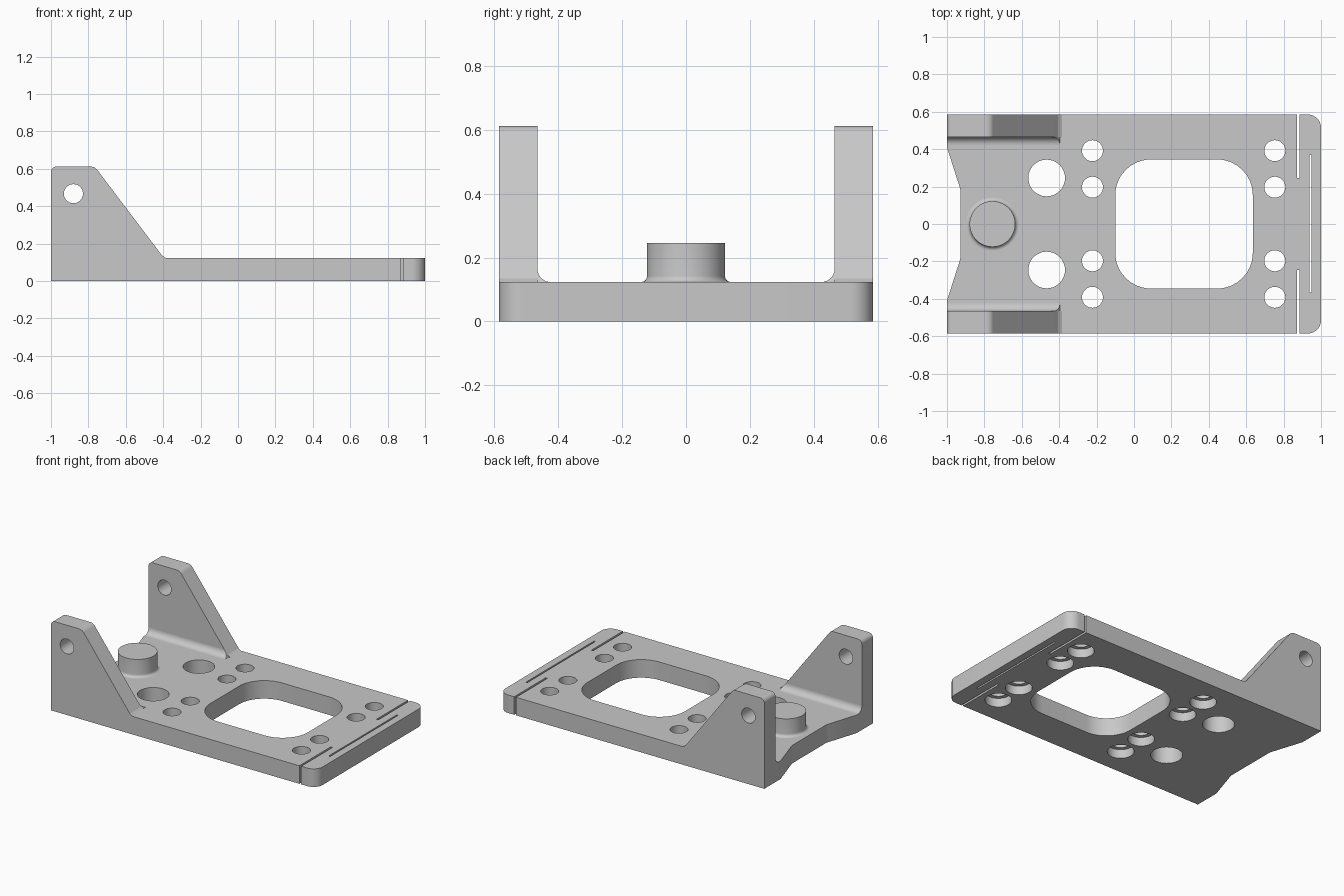
import bpy, bmesh, math
from mathutils import Vector

if "Cube" in bpy.data.objects:
    bpy.data.objects.remove(bpy.data.objects["Cube"])

TOP = 0.123          # plate thickness
HALF = 0.585         # half width of the plate
EAR_IN = 0.465       # inner face of the ears
FILLET = 0.042

metal = bpy.data.materials.new("machined grey")
metal.use_nodes = True
GREY = (0.58, 0.58, 0.58, 1)
metal.diffuse_color = GREY
metal.node_tree.nodes["Principled BSDF"].inputs["Base Color"].default_value = GREY


def rounded(corners, steps=10):
    """Closed outline from (x, y, radius) corners."""
    out = []
    for i, (x, y, r) in enumerate(corners):
        p = Vector((x, y))
        if r == 0:
            out.append(p)
            continue
        u = (Vector(corners[i - 1][:2]) - p).normalized()
        v = (Vector(corners[(i + 1) % len(corners)][:2]) - p).normalized()
        half = u.angle(v) / 2
        centre = p + (u + v).normalized() * r / math.sin(half)
        a, b = p + u * r / math.tan(half) - centre, p + v * r / math.tan(half) - centre
        out += [centre + a.lerp(b, k / steps).normalized() * r for k in range(steps + 1)]
    return out


def rect(x0, x1, y0, y1, r=0):
    return rounded([(x0, y0, r), (x1, y0, r), (x1, y1, r), (x0, y1, r)])


def prism(bm, outline, lo, hi, place=lambda a, b, h: (a, b, h)):
    """Extrude an outline from lo to hi; place maps it into space."""
    rings = [[bm.verts.new(place(p[0], p[1], h)) for p in outline] for h in (lo, hi)]
    n = len(outline)
    bm.faces.new(rings[0][::-1])
    bm.faces.new(rings[1])
    for i in range(n):
        j = (i + 1) % n
        bm.faces.new((rings[0][i], rings[0][j], rings[1][j], rings[1][i]))


def lathe(bm, profile, cx, cy, n=48):
    """Solid of revolution about a vertical axis, from (radius, z) points."""
    rings = [[bm.verts.new((cx + r * math.cos(math.tau * k / n),
                            cy + r * math.sin(math.tau * k / n), z))
              for k in range(n)] for r, z in profile]
    bm.faces.new(rings[0][::-1])
    bm.faces.new(rings[-1])
    for a, b in zip(rings, rings[1:]):
        for k in range(n):
            j = (k + 1) % n
            bm.faces.new((a[k], a[j], b[j], b[k]))


def make(name, bm):
    bmesh.ops.recalc_face_normals(bm, faces=bm.faces[:])
    mesh = bpy.data.meshes.new(name)
    bm.to_mesh(mesh)
    bm.free()
    mesh.materials.append(metal)
    obj = bpy.data.objects.new(name, mesh)
    bpy.context.collection.objects.link(obj)
    return obj


def activate(obj):
    bpy.ops.object.select_all(action='DESELECT')
    obj.select_set(True)
    bpy.context.view_layer.objects.active = obj


def cut(obj, cutter):
    mod = obj.modifiers.new("cut", 'BOOLEAN')
    mod.operation, mod.solver, mod.object = 'DIFFERENCE', 'EXACT', cutter
    activate(obj)
    bpy.ops.object.modifier_apply(modifier=mod.name)
    bpy.data.objects.remove(cutter)


def smooth(obj):
    activate(obj)
    bpy.ops.object.shade_smooth_by_angle(angle=math.radians(25))


# Base plate with rounded right corners and a notch in the left edge
bm = bmesh.new()
prism(bm, rounded([(-1, -HALF, 0), (1, -HALF, 0.07), (1, HALF, 0.07), (-1, HALF, 0),
                   (-1, 0.41, 0), (-0.928, 0.185, 0.08),
                   (-0.928, -0.185, 0.08), (-1, -0.41, 0)]), 0, TOP)
plate = make("base_plate", bm)

# Window, slots, large holes and counterbored screw holes
bm = bmesh.new()
prism(bm, rect(-0.1, 0.635, -0.345, 0.345, 0.19), -0.1, 0.3)
prism(bm, rect(0.938, 0.949, -0.365, 0.37), -0.1, 0.3)
for s in (-1, 1):
    prism(bm, rect(0.872, 0.886, *sorted((s * 0.245, s * 0.7))), -0.1, 0.3)
    lathe(bm, [(0.098, -0.1), (0.098, 0.3)], -0.467, s * 0.246)
    for x in (-0.222, 0.753):
        for y in (0.197, 0.392):
            lathe(bm, [(0.082, -0.1), (0.082, 0.06), (0.056, 0.06), (0.056, 0.3)], x, s * y)
cut(plate, make("plate_cutter", bm))
smooth(plate)

# Round boss with a flared foot
bm = bmesh.new()
foot = [(0.142 - 0.02 * math.sin(a), TOP + 0.02 * (1 - math.cos(a)))
        for a in (math.pi / 2 * k / 6 for k in range(7))]
lathe(bm, foot + [(0.122, 0.245)], -0.757, 0, 64)
smooth(make("boss", bm))

# Sloped ears with a pivot hole, and the fillets along their inner feet
ear = rounded([(-1, TOP, 0), (-0.385, TOP, 0), (-0.405, 0.135, 0.02),
               (-0.766, 0.612, 0.045), (-1, 0.612, 0.03)])
hole = [(-0.88 + 0.051 * math.cos(math.tau * k / 40),
         0.467 + 0.051 * math.sin(math.tau * k / 40)) for k in range(40)]
for name, s in (("front", -1), ("back", 1)):
    def upright(a, b, h):
        return (a, s * h, b)

    bm = bmesh.new()
    prism(bm, ear, EAR_IN, HALF, upright)
    side = make(name + "_ear", bm)
    bm = bmesh.new()
    prism(bm, hole, EAR_IN - 0.1, HALF + 0.1, upright)
    cut(side, make("pivot_cutter", bm))
    smooth(side)

    # Concave fillet strip, trimmed along the slope of the ear
    arc = [(EAR_IN - FILLET * (1 - math.sin(a)), TOP + FILLET * (1 - math.cos(a)))
           for a in (math.pi / 2 * k / 8 for k in range(9))]
    bm = bmesh.new()
    prism(bm, arc + [(EAR_IN, TOP)], -1, -0.3, lambda a, b, h: (h, s * a, b))
    geom = bm.verts[:] + bm.edges[:] + bm.faces[:]
    bmesh.ops.bisect_plane(bm, geom=geom, plane_co=(-0.396, 0, TOP),
                           plane_no=(0.477, 0, 0.361), clear_outer=True)
    bmesh.ops.holes_fill(bm, edges=[e for e in bm.edges if e.is_boundary])
    smooth(make(name + "_ear_fillet", bm))
